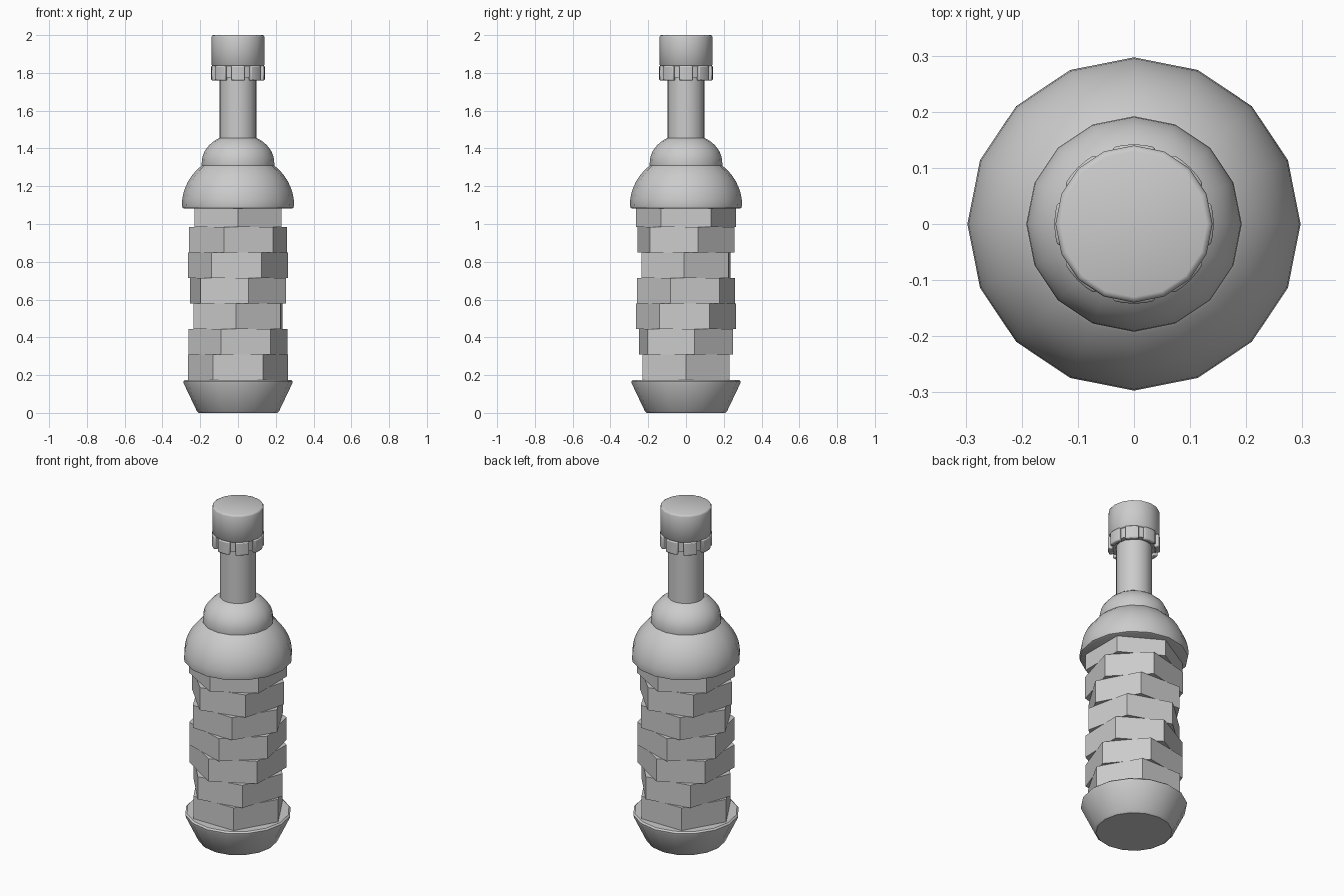
import bpy, bmesh, math
from math import sin, cos, pi, radians

cube = bpy.data.objects.get("Cube")
if cube:
    bpy.data.objects.remove(cube)

grey = bpy.data.materials.new("plain grey")
grey.use_nodes = True
colour = (0.6, 0.6, 0.6, 1)
grey.diffuse_color = colour
grey.node_tree.nodes["Principled BSDF"].inputs["Base Color"].default_value = colour


def finish(name, bm, smooth_angle=None):
    bmesh.ops.recalc_face_normals(bm, faces=bm.faces)
    mesh = bpy.data.meshes.new(name)
    bm.to_mesh(mesh)
    bm.free()
    mesh.materials.append(grey)
    obj = bpy.data.objects.new(name, mesh)
    bpy.context.collection.objects.link(obj)
    if smooth_angle:
        bpy.ops.object.select_all(action="DESELECT")
        obj.select_set(True)
        bpy.context.view_layer.objects.active = obj
        bpy.ops.object.shade_smooth_by_angle(angle=radians(smooth_angle))
    return obj


def lathe(name, profile, sides=16, turn=0, smooth_angle=None):
    """Turn (radius, height) points round z and cap both ends."""
    bm = bmesh.new()
    rings = []
    for r, z in profile:
        angles = [radians(turn) + 2 * pi * i / sides for i in range(sides)]
        rings.append([bm.verts.new((r * cos(a), r * sin(a), z)) for a in angles])
    for low, high in zip(rings, rings[1:]):
        for i in range(sides):
            j = (i + 1) % sides
            bm.faces.new((low[i], low[j], high[j], high[i]))
    bm.faces.new(rings[0])
    bm.faces.new(rings[-1])
    return finish(name, bm, smooth_angle)


def dome(r_low, r_high, z_low, z_high, steps=8):
    """Quarter-ellipse profile that ends at r_high."""
    end = math.acos(r_high / r_low)
    return [(r_low * cos(end * i / steps),
             z_low + (z_high - z_low) * sin(end * i / steps) / sin(end))
            for i in range(steps + 1)]


# Flared foot with a rounded rim
lathe("base", [(0.207, 0), (0.217, 0.008), (0.287, 0.155), (0.289, 0.167),
               (0.28, 0.175)], smooth_angle=35)

# Stack of twisted hexagonal blocks
layer = 0.135
for n, turn in enumerate((0, 10, 28, 42, 58, 74, 90)):
    z = 0.175 + n * layer
    lathe(f"grip_block_{n + 1}", [(0.266, z), (0.266, z + layer)], 6, turn)

# Two-step shoulder
lathe("lower_shoulder", [(0.285, 1.082), (0.294, 1.086)]
      + dome(0.297, 0.17, 1.1, 1.325), smooth_angle=40)
lathe("upper_shoulder", [(0.187, 1.28), (0.192, 1.31)]
      + dome(0.192, 0.095, 1.325, 1.457), smooth_angle=40)

# Neck and cap
lathe("neck", [(0.099, 1.4), (0.099, 1.8)], smooth_angle=35)
lathe("cap_skirt", [(0.128, 1.775), (0.128, 1.85)], smooth_angle=35)
lathe("cap", [(0.134, 1.836), (0.14, 1.842), (0.14, 1.99), (0.137, 1.997),
              (0.13, 2)], smooth_angle=50)

# Rounded clips round the bottom of the cap
for n in range(8):
    bm = bmesh.new()
    grid = []
    for i in range(5):
        a = n * pi / 4 + radians(-16 + 8 * i)
        grid.append([bm.verts.new((r * cos(a), r * sin(a), z))
                     for r, z in ((0.115, 1.76), (0.142, 1.76),
                                  (0.142, 1.838), (0.115, 1.838))])
    for a, b in zip(grid, grid[1:]):
        for k in range(4):
            m = (k + 1) % 4
            bm.faces.new((a[k], a[m], b[m], b[k]))
    bm.faces.new(grid[0])
    bm.faces.new(grid[-1])
    clip = finish(f"cap_clip_{n + 1}", bm, 35)
    bevel = clip.modifiers.new("rounding", "BEVEL")
    bevel.width = 0.006
    bevel.segments = 2
    bevel.limit_method = "ANGLE"
    bevel.angle_limit = radians(40)
